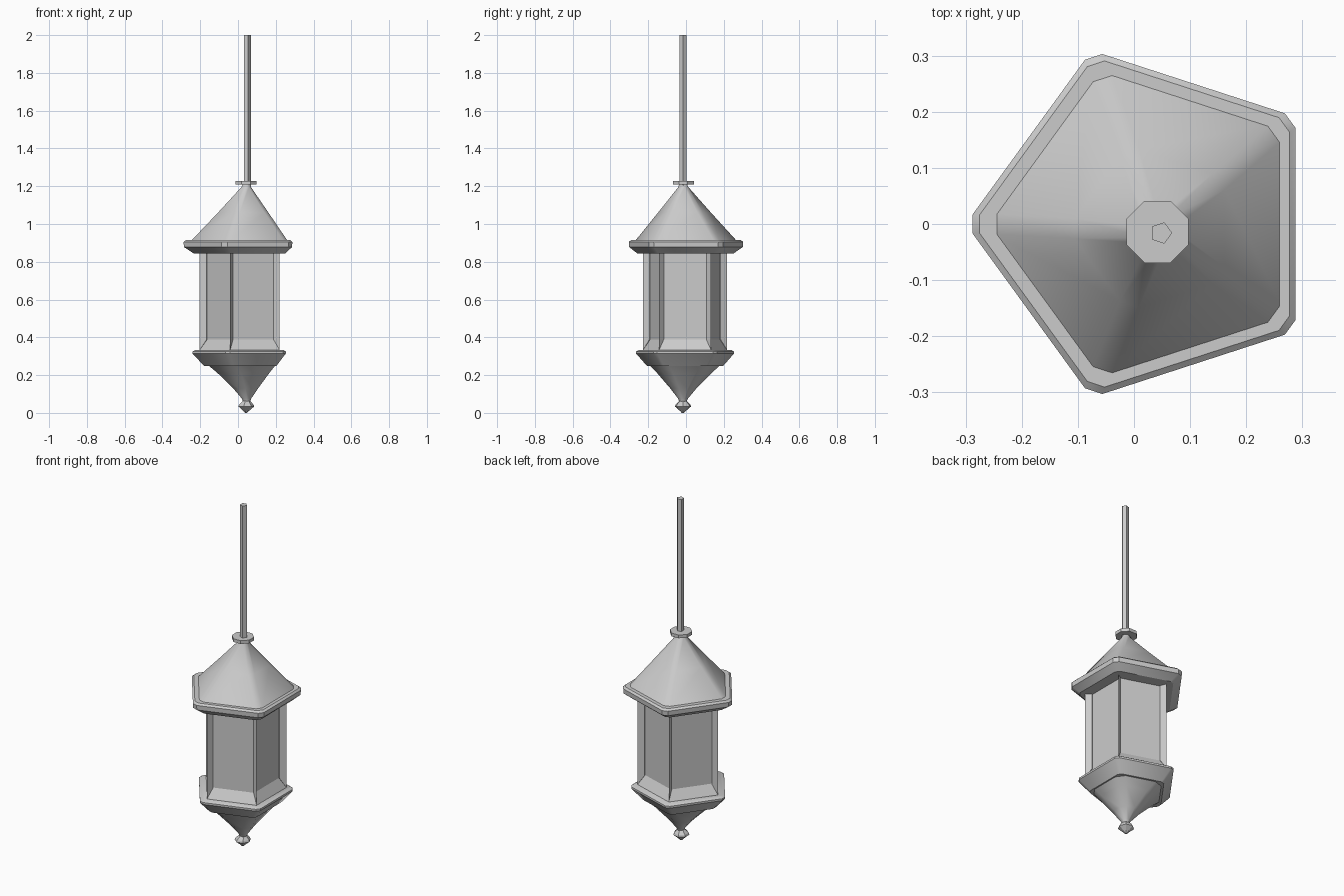
import bpy, bmesh
from math import sin, cos, pi
from mathutils import Vector

if "Cube" in bpy.data.objects:
    bpy.data.objects.remove(bpy.data.objects["Cube"])


def ring(n, z, r, cut, cx, cy, a0):
    """Regular polygon; every corner is chamfered by `cut` along its edges."""
    c = [Vector((cx + r * cos(a0 + 2 * pi * i / n), cy + r * sin(a0 + 2 * pi * i / n), z))
         for i in range(n)]
    if not cut:
        return c
    out = []
    for i in range(n):
        for q in (c[i - 1], c[(i + 1) % n]):
            out.append(c[i] + (q - c[i]).normalized() * cut)
    return out


def finish(name, bm, smooth=True):
    bmesh.ops.recalc_face_normals(bm, faces=bm.faces)
    me = bpy.data.meshes.new(name)
    bm.to_mesh(me)
    bm.free()
    ob = bpy.data.objects.new(name, me)
    bpy.context.collection.objects.link(ob)
    if smooth:
        bpy.ops.object.select_all(action='DESELECT')
        ob.select_set(True)
        bpy.context.view_layer.objects.active = ob
        bpy.ops.object.shade_smooth_by_angle(angle=pi / 6)
    return ob


def loft(name, sections, n=5, a0=pi, smooth=True):
    """Skin a stack of sections (z, radius, corner cut, x, y) and cap the ends."""
    bm = bmesh.new()
    rings = [[bm.verts.new(p) for p in ring(n, *s, a0)] for s in sections]
    for a, b in zip(rings, rings[1:]):
        for i in range(len(a)):
            j = (i + 1) % len(a)
            bm.faces.new((a[i], a[j], b[j], b[i]))
    bm.faces.new(rings[0])
    bm.faces.new(rings[-1])
    return finish(name, bm, smooth)


CX, CY = 0.028, -0.003      # lantern housing axis
TX, TY = 0.045, -0.016      # hanging rod axis

# eaves and roof
loft("eaves", [(0.845, 0.275, 0.018, CX, CY), (0.878, 0.323, 0.02, 0.025, 0),
               (0.905, 0.325, 0.02, 0.025, 0), (0.915, 0.312, 0.02, 0.025, 0),
               (0.915, 0.27, 0.02, 0.027, 0)])
loft("roof", [(0.908, 0.292, 0.022, 0.028, 0), (1.06, 0.155, 0.022, 0.036, -0.008),
              (1.195, 0.032, 0.012, 0.043, -0.014), (1.212, 0.025, 0.01, TX, TY)])

# collar and hanging rod
loft("collar", [(1.208, 0.06, 0, 0.042, -0.014), (1.227, 0.06, 0, 0.042, -0.014)],
     n=8, a0=pi / 8, smooth=False)
loft("hanging_rod", [(1.2, 0.02, 0, 0.048, TY), (2.0, 0.02, 0, 0.048, TY)],
     a0=0, smooth=False)

# housing: five corner posts with recessed panels and sloping sills
bm = bmesh.new()
Z0, Z1 = 0.31, 0.87
low = [bm.verts.new(p) for p in ring(5, Z0, 0.234, 0, 0.031, -0.005, pi)]
high = [bm.verts.new(p) for p in ring(5, Z1, 0.234, 0, 0.031, -0.005, pi)]
walls = [bm.faces.new((low[i], low[(i + 1) % 5], high[(i + 1) % 5], high[i]))
         for i in range(5)]
bm.faces.new(low[::-1])
bm.faces.new(high)
for thick, depth, zb, zt in ((0.012, 0, 0.333, 0.862), (0.026, -0.032, 0.388, 0.857)):
    bmesh.ops.inset_individual(bm, faces=walls, thickness=thick, depth=depth)
    for f in walls:
        for v in f.verts:
            v.co.z = zb if v.co.z < 0.6 else zt
finish("housing", bm, smooth=False)

# base rim and tapering cone below
loft("base_rim", [(0.249, 0.217, 0.015, CX, CY - 0.002), (0.314, 0.278, 0.016, CX, CY - 0.002),
                  (0.325, 0.278, 0.016, CX, CY - 0.002), (0.332, 0.265, 0.016, CX, CY - 0.002)])
loft("base_cone", [(0.252, 0.208, 0.035, 0.03, -0.006), (0.21, 0.162, 0.035, 0.034, -0.009),
                   (0.13, 0.081, 0.025, 0.041, -0.014), (0.075, 0.03, 0.01, TX, TY),
                   (0.055, 0.022, 0.008, TX, TY)])

# finial
loft("finial", [(0.0, 0.006, 0, 0.042, TY), (0.012, 0.018, 0, 0.042, TY),
                (0.034, 0.044, 0, 0.042, TY), (0.044, 0.04, 0, 0.042, TY),
                (0.064, 0.02, 0, 0.044, TY)], n=7, a0=0, smooth=False)
